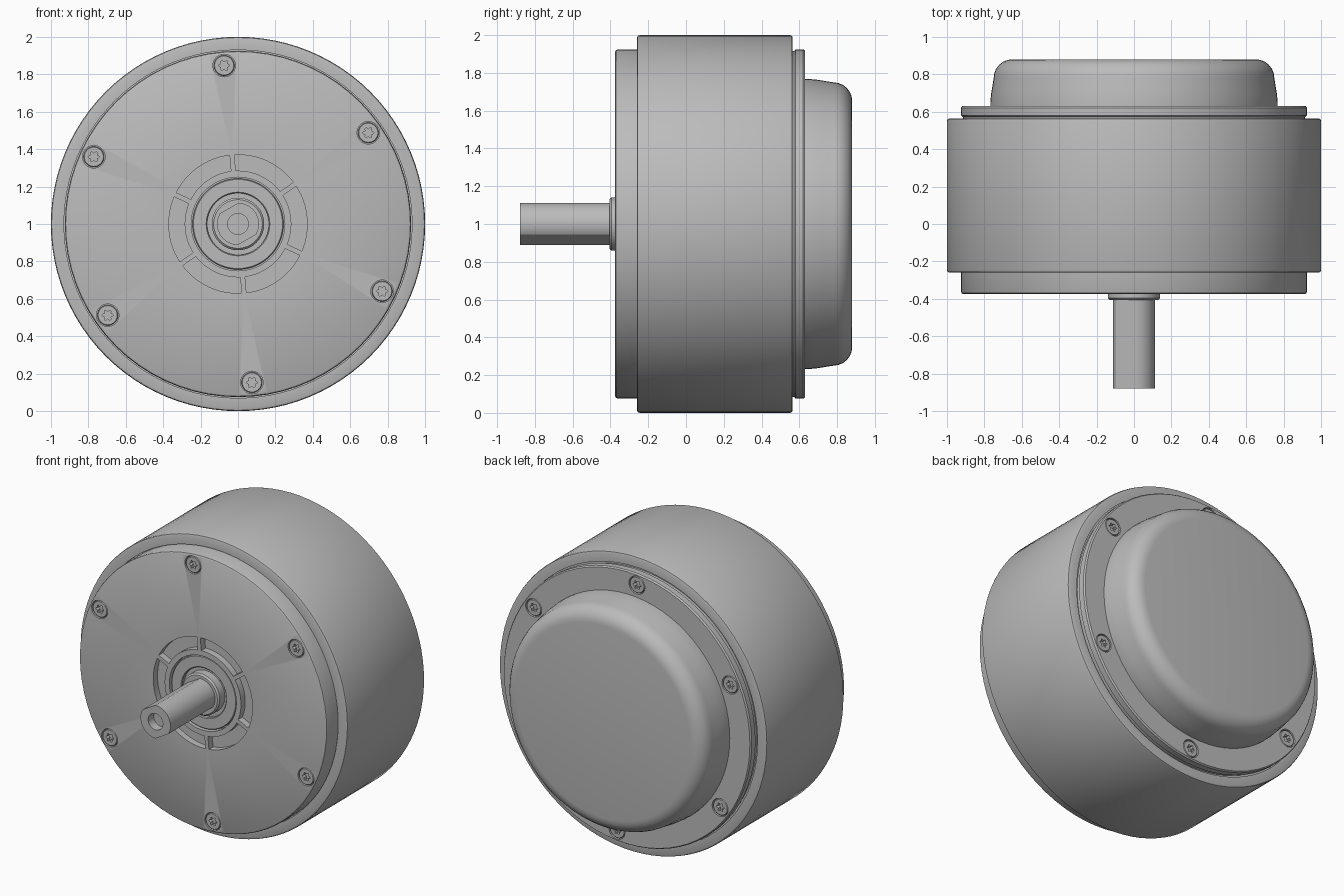
import bpy, bmesh, math
from math import cos, sin, pi, radians

if "Cube" in bpy.data.objects:
    bpy.data.objects.remove(bpy.data.objects["Cube"])

AXIS_Z = 1.0
SCREW_ANGLES = [radians(35 + 60 * k) for k in range(6)]
SCREW_CIRCLE = 0.85

metal = bpy.data.materials.new("grey metal")
metal.use_nodes = True
GREY = (0.5, 0.5, 0.5, 1)
metal.diffuse_color = GREY
metal.node_tree.nodes["Principled BSDF"].inputs["Base Color"].default_value = GREY


def add_rings(bm, profile, steps, cx=0, cz=AXIS_Z):
    """Loft rings along y; a radius is a number or a function of the angle."""
    rings = []
    for radius, y in profile:
        ring = []
        for i in range(steps):
            a = 2 * pi * i / steps
            r = radius(a) if callable(radius) else radius
            ring.append(bm.verts.new((cx + r * cos(a), y, cz + r * sin(a))))
        rings.append(ring)
    for a, b in zip(rings, rings[1:]):
        for i in range(steps):
            j = (i + 1) % steps
            bm.faces.new((a[i], a[j], b[j], b[i]))
    bm.faces.new(rings[0])
    bm.faces.new(rings[-1])


def finish(bm, name):
    bmesh.ops.recalc_face_normals(bm, faces=bm.faces)
    mesh = bpy.data.meshes.new(name)
    bm.to_mesh(mesh)
    bm.free()
    mesh.materials.append(metal)
    obj = bpy.data.objects.new(name, mesh)
    bpy.context.collection.objects.link(obj)
    shade(obj)
    return obj


def shade(obj):
    obj.data.shade_smooth()
    obj.data.set_sharp_from_angle(angle=radians(32))


def lathe(name, profile, steps=72):
    bm = bmesh.new()
    add_rings(bm, profile, steps)
    return finish(bm, name)


def screw_spots():
    return [(SCREW_CIRCLE * cos(a), AXIS_Z + SCREW_CIRCLE * sin(a)) for a in SCREW_ANGLES]


def add_screws(side, plate, face_y, out):
    """Sink six star-socket screws into a plate; out is the outward y sign."""
    bm = bmesh.new()
    for x, z in screw_spots():
        add_rings(bm, [(0.06, face_y + out * 0.02), (0.06, face_y - out * 0.035)], 32, x, z)
    cutter = finish(bm, side + "_screw_cutter")
    mod = plate.modifiers.new("screw holes", "BOOLEAN")
    mod.operation, mod.solver, mod.object = "DIFFERENCE", "EXACT", cutter
    graph = bpy.context.evaluated_depsgraph_get()
    cut = bpy.data.meshes.new_from_object(plate.evaluated_get(graph))
    plate.modifiers.clear()
    plate.data = cut
    shade(plate)
    bpy.data.objects.remove(cutter)

    def star(a):
        return 0.024 + 0.006 * cos(6 * a)

    top = face_y - out * 0.002
    for n, (x, z) in enumerate(screw_spots()):
        bm = bmesh.new()
        add_rings(bm, [(0.055, face_y - out * 0.04), (0.055, top - out * 0.004),
                       (0.051, top), (star, top), (star, top - out * 0.025)], 36, x, z)
        finish(bm, f"{side}_screw_{n + 1}")


# Main drum
lathe("drum_housing", [(0.93, -0.24), (0.93, -0.26), (0.985, -0.26), (0.996, -0.256),
                       (1, -0.245), (1, 0.55), (0.996, 0.561), (0.985, 0.565),
                       (0.93, 0.565), (0.93, 0.55)], 96)

# Front plate with ring recess and bearing bore
front = lathe("front_plate", [(0.925, -0.2), (0.925, -0.36), (0.921, -0.37), (0.912, -0.375),
                              (0.37, -0.375), (0.37, -0.33), (0.285, -0.33),
                              (0.285, -0.375), (0.25, -0.375), (0.25, -0.33)])
add_screws("front", front, -0.375, -1)

# Spokes dividing the ring recess
for n, angle in enumerate(SCREW_ANGLES):
    bm = bmesh.new()
    bmesh.ops.create_cube(bm, size=1)
    for v in bm.verts:
        r, t = 0.3275 + v.co.x * 0.1, v.co.z * 0.026
        v.co = (r * cos(angle) - t * sin(angle), -0.35 + v.co.y * 0.05,
                AXIS_Z + r * sin(angle) + t * cos(angle))
    finish(bm, f"recess_spoke_{n + 1}")

# Bearing and collar
lathe("bearing", [(0.243, -0.32), (0.243, -0.36), (0.238, -0.365), (0.17, -0.365),
                  (0.165, -0.36), (0.165, -0.34)])
lathe("shaft_collar", [(0.14, -0.32), (0.14, -0.395), (0.13, -0.405), (0.118, -0.405)])


# Shaft with two flats and a centre hole
def double_d(a):
    return min(0.112, 0.097 / max(abs(cos(a - radians(120))), 0.01))


lathe("output_shaft", [(double_d, -0.33), (double_d, -0.88), (0.055, -0.88), (0.055, -0.82)])

# Rear plate and rounded cover
rear = lathe("rear_plate", [(0.915, 0.5), (0.915, 0.572), (0.925, 0.58), (0.925, 0.62),
                            (0.918, 0.63), (0.5, 0.63)])
add_screws("rear", rear, 0.63, 1)
dome = [(0.768, 0.61), (0.768, 0.65), (0.763, 0.7), (0.753, 0.76)]
dome += [(0.65 + 0.1 * cos(a), 0.78 + 0.1 * sin(a)) for a in (pi / 12 * k for k in range(7))]
lathe("rear_cover", dome)
